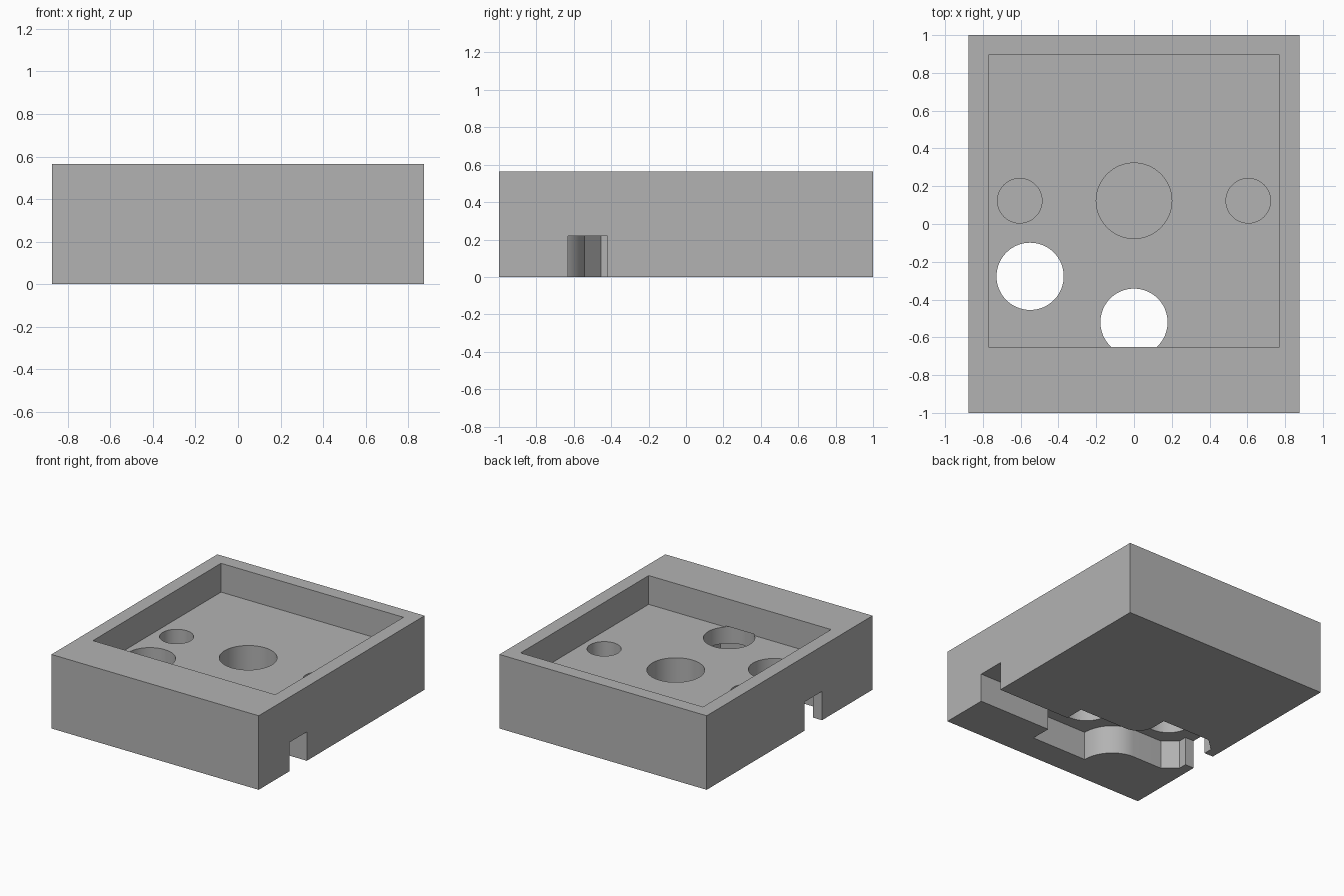
import bpy, bmesh, math

if "Cube" in bpy.data.objects:
    bpy.data.objects.remove(bpy.data.objects["Cube"])

grey = bpy.data.materials.new("plain_grey")
grey.use_nodes = True
colour = (0.45, 0.45, 0.45, 1)
grey.diffuse_color = colour
grey.node_tree.nodes["Principled BSDF"].inputs["Base Color"].default_value = colour


def prism(name, outline, z0, z1):
    """Extrude a flat outline from z0 to z1."""
    bm = bmesh.new()
    base = bm.faces.new([bm.verts.new((x, y, z0)) for x, y in outline])
    top = bmesh.ops.extrude_face_region(bm, geom=[base])["geom"]
    for v in top:
        if isinstance(v, bmesh.types.BMVert):
            v.co.z = z1
    bmesh.ops.recalc_face_normals(bm, faces=bm.faces)
    mesh = bpy.data.meshes.new(name)
    bm.to_mesh(mesh)
    bm.free()
    mesh.materials.append(grey)
    obj = bpy.data.objects.new(name, mesh)
    bpy.context.collection.objects.link(obj)
    return obj


def rect(x0, x1, y0, y1):
    return [(x0, y0), (x1, y0), (x1, y1), (x0, y1)]


def arc(cx, cy, rx, ry, start, end, steps):
    angles = [math.radians(start + (end - start) * i / steps) for i in range(steps + 1)]
    return [(cx + rx * math.cos(a), cy + ry * math.sin(a)) for a in angles]


def circle(cx, cy, r):
    return arc(cx, cy, r, r, 0, 360, 64)[:-1]


HEIGHT, FLOOR, ROOF, BLIND = 0.565, 0.345, 0.22, 0.06

# Solid housing block
housing = prism("housing", rect(-0.875, 0.875, -1, 1), 0, HEIGHT)

# Underside socket recess, with a channel out to each side
recess = [(0.95, -0.63), (0.95, -0.42), (0.26, -0.42), (0.26, -0.27)]
recess += arc(-0.15, -0.13, 0.14, 0.14, -90, -180, 12)
recess += [(-0.29, -0.02), (-0.7, -0.02), (-0.8, -0.11), (-0.8, -0.18),
           (-0.95, -0.18), (-0.95, -0.39), (-0.8, -0.39), (-0.8, -0.455), (-0.7, -0.54)]
recess += arc(-0.45, -0.79, 0.24, 0.25, 90, 0, 16)
recess += [(0.26, -0.79), (0.26, -0.63)]

cutters = [
    prism("pocket_cutter", rect(-0.77, 0.77, -0.65, 0.895), FLOOR, HEIGHT + 0.1),
    prism("recess_cutter", recess, -0.1, ROOF),
    # Pin holes through the floor into the recess
    prism("front_pin_cutter", circle(0, -0.52, 0.178), ROOF - 0.03, FLOOR + 0.01),
    prism("side_pin_cutter", circle(-0.55, -0.277, 0.178), ROOF - 0.03, FLOOR + 0.01),
    # Blind post holes
    prism("centre_post_cutter", circle(0, 0.123, 0.2), BLIND, FLOOR + 0.05),
]
for side in (-1, 1):
    cutters.append(prism("side_post_cutter", circle(side * 0.605, 0.123, 0.118),
                         BLIND, FLOOR + 0.05))

# Cut each opening, then discard its cutter
bpy.context.view_layer.objects.active = housing
housing.select_set(True)
for cutter in cutters:
    cutter.hide_render = True
    cut = housing.modifiers.new("cut", "BOOLEAN")
    cut.operation = "DIFFERENCE"
    cut.solver = "EXACT"
    cut.object = cutter
    bpy.ops.object.modifier_apply(modifier=cut.name)
    bpy.data.objects.remove(cutter)

bpy.ops.object.shade_smooth_by_angle(angle=math.radians(25))
